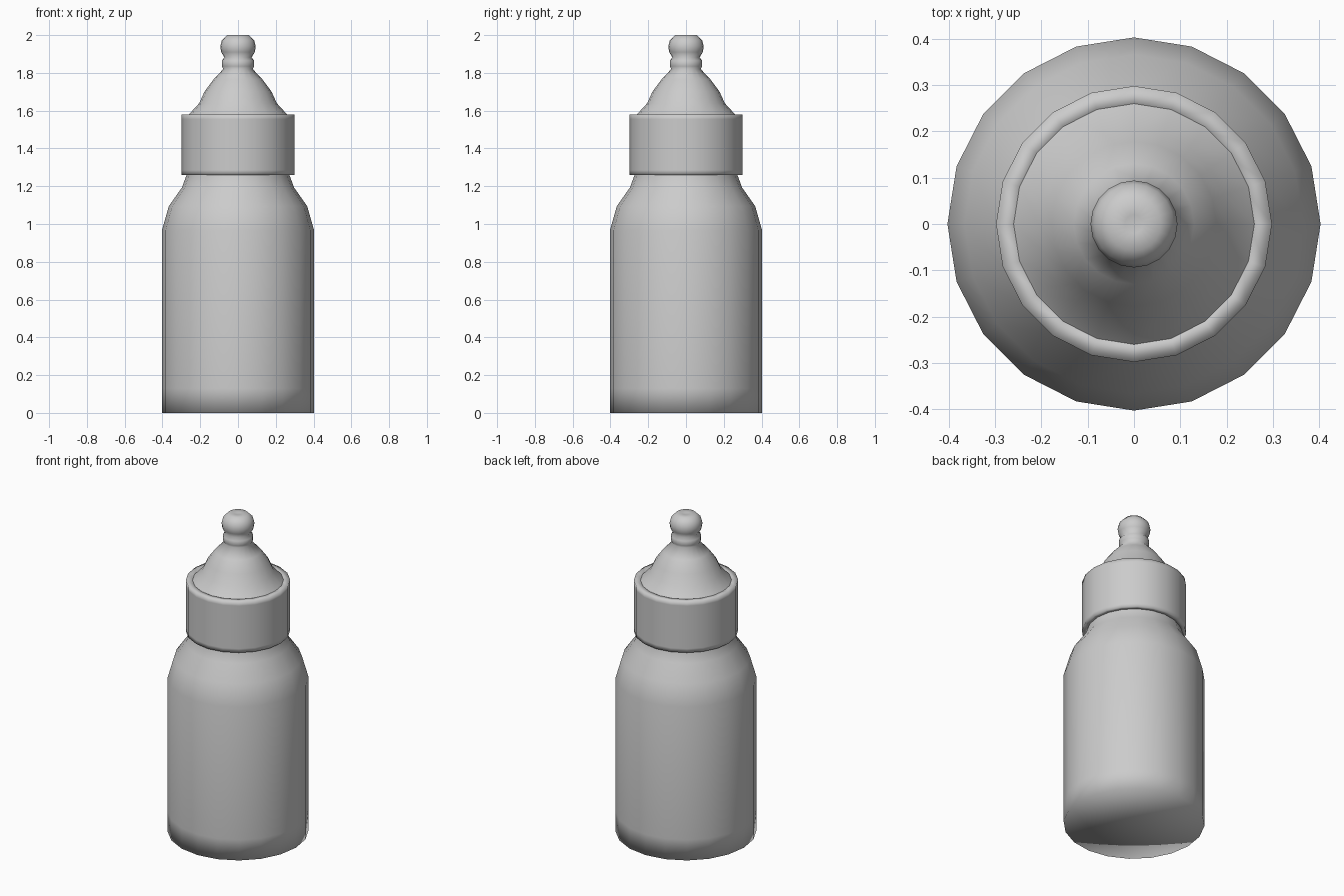
import bpy, bmesh
from math import cos, sin, pi

if "Cube" in bpy.data.objects:
    bpy.data.objects.remove(bpy.data.objects["Cube"])

SIDES = 20


def lathe(name, profile, closed=False):
    """Spin a (radius, z) profile around z; radius 0 becomes a single pole."""
    bm = bmesh.new()
    rings = []
    for r, z in profile:
        if r == 0:
            rings.append([bm.verts.new((0, 0, z))] * SIDES)
        else:
            rings.append([bm.verts.new((r * cos(2 * pi * i / SIDES), r * sin(2 * pi * i / SIDES), z))
                          for i in range(SIDES)])
    pairs = list(zip(rings, rings[1:]))
    if closed:
        pairs.append((rings[-1], rings[0]))
    for a, b in pairs:
        for i in range(SIDES):
            j = (i + 1) % SIDES
            bm.faces.new(dict.fromkeys((a[i], a[j], b[j], b[i])))
    bmesh.ops.recalc_face_normals(bm, faces=bm.faces)
    for f in bm.faces:
        f.smooth = True
    mesh = bpy.data.meshes.new(name)
    bm.to_mesh(mesh)
    bm.free()
    ob = bpy.data.objects.new(name, mesh)
    bpy.context.collection.objects.link(ob)
    return ob


# bottle body with sloped shoulder and neck inside the collar
lathe("bottle_body", [(0, 0), (0.403, 0), (0.403, 0.13), (0.403, 0.966), (0.366, 1.095),
                      (0.297, 1.193), (0.272, 1.26), (0.268, 1.30)])

# screw collar, a solid ring around the neck
lathe("screw_collar", [(0.268, 1.26), (0.298, 1.26), (0.298, 1.285), (0.298, 1.555),
                       (0.298, 1.58), (0.25, 1.58)], closed=True)

# soft teat with flared skirt, double neck bead and rounded tip
lathe("teat", [(0.26, 1.58), (0.205, 1.64), (0.178, 1.70), (0.13, 1.765), (0.078, 1.82),
               (0.086, 1.835), (0.086, 1.865), (0.072, 1.882), (0.089, 1.91), (0.094, 1.94),
               (0.086, 1.972), (0.058, 2.0), (0.02, 2.0), (0, 1.995)])
